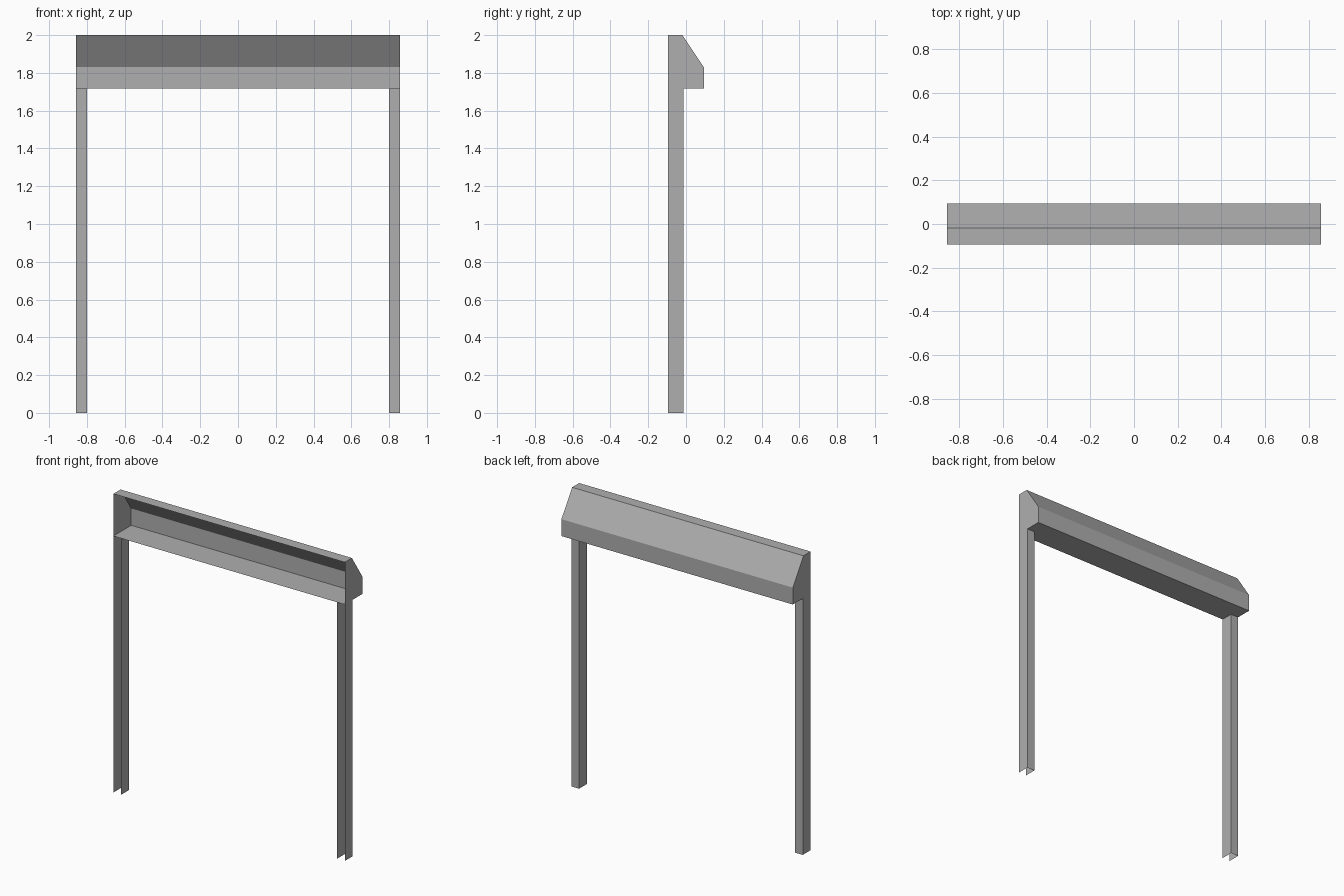
import bpy

if "Cube" in bpy.data.objects:
    bpy.data.objects.remove(bpy.data.objects["Cube"])

HALF = 0.857     # half width of the frame
FRONT = -0.094   # open front plane
BACK = 0.094
LEG_BACK = -0.012
LEG_IN = 0.80    # inner side of each leg
SILL = 1.717     # underside of the header

# Dark grey finish
grey = bpy.data.materials.new("dark_grey")
grey.diffuse_color = (0.43, 0.43, 0.43, 1)
grey.use_nodes = True
grey.node_tree.nodes["Principled BSDF"].inputs["Base Color"].default_value = grey.diffuse_color


def sheet(name, verts, faces):
    mesh = bpy.data.meshes.new(name)
    mesh.from_pydata(verts, [], faces)
    mesh.materials.append(grey)
    mesh.update()
    obj = bpy.data.objects.new(name, mesh)
    bpy.context.collection.objects.link(obj)
    return obj


# Header: thin folded hood, capped at both ends and open at the front
profile = [(FRONT, 2.0), (-0.019, 2.0), (BACK, 1.83), (BACK, SILL), (FRONT, SILL)]
n = len(profile)
verts = [(x, y, z) for x in (-HALF, HALF) for y, z in profile]
faces = [(i, i + 1, i + 1 + n, i + n) for i in range(n - 1)]
faces += [tuple(reversed(range(n))), tuple(range(n, 2 * n))]
sheet("header_hood", verts, faces)

# Legs: thin U channels, open at the front and the bottom
for side, name in ((-1, "left_leg"), (1, "right_leg")):
    channel = [(HALF, FRONT), (HALF, LEG_BACK), (LEG_IN, LEG_BACK), (LEG_IN, FRONT)]
    verts = [(side * x, y, z) for z in (0, SILL) for x, y in channel]
    faces = [(i, i + 1, i + 5, i + 4) for i in range(3)]
    if side < 0:
        faces = [f[::-1] for f in faces]
    sheet(name, verts, faces)
